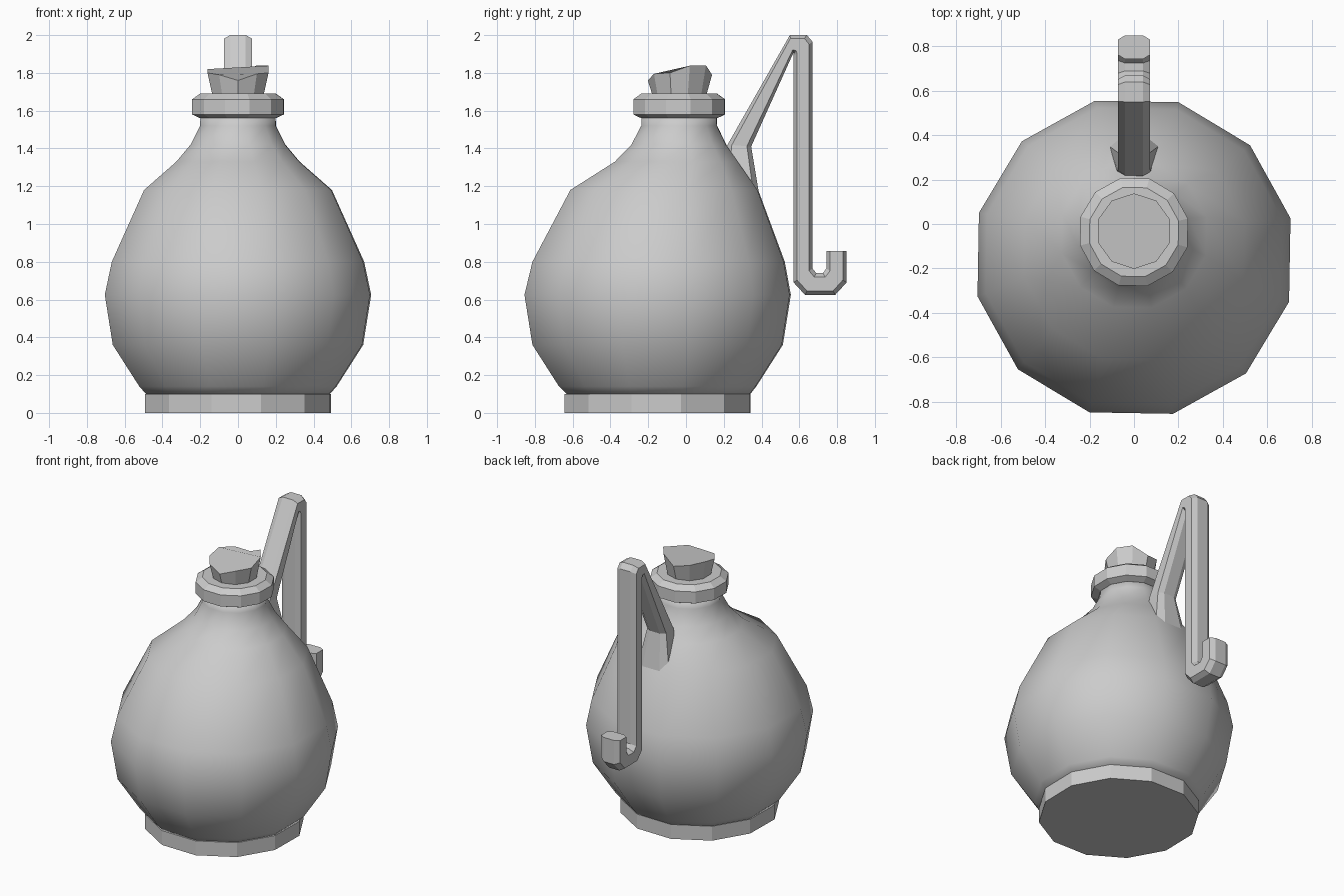
import bpy
from math import sin, cos, radians

if "Cube" in bpy.data.objects:
    bpy.data.objects.remove(bpy.data.objects["Cube"])


def make(name, verts, faces, smooth=False):
    me = bpy.data.meshes.new(name)
    me.from_pydata(verts, [], faces)
    me.polygons.foreach_set("use_smooth", [smooth] * len(me.polygons))
    ob = bpy.data.objects.new(name, me)
    bpy.context.collection.objects.link(ob)
    return ob


def skin(name, loops, smooth=False):
    """Join equal-length vertex loops with quads and cap both ends."""
    n = len(loops[0])
    faces = [(i * n + j, i * n + (j + 1) % n, (i + 1) * n + (j + 1) % n, (i + 1) * n + j)
             for i in range(len(loops) - 1) for j in range(n)]
    last = (len(loops) - 1) * n
    faces += [tuple(range(n))[::-1], tuple(range(last, last + n))]
    return make(name, [v for l in loops for v in l], faces, smooth)


def ring(half, cy, z, n=12, start=14):
    """Regular polygon; half is its half-width, for a 12-gon resting on a flat."""
    r = half / cos(radians(15)) if n == 12 else half
    a = [radians(start + 360 * k / n) for k in range(n)]
    return [(r * cos(t), cy + r * sin(t), z) for t in a]


# Round foot
skin("foot", [ring(.49, -.15, 0), ring(.49, -.15, .1)])

# Bulging flask body, neck leaning backwards: (half-width, centre y, z)
body = [(.48, -.145, .095), (.52, -.15, .14), (.66, -.15, .36), (.702, -.15, .625),
        (.665, -.145, .80), (.495, -.115, 1.18), (.325, -.05, 1.33),
        (.25, -.038, 1.42), (.2, -.036, 1.52), (.198, -.036, 1.57)]
skin("flask_body", [ring(*p) for p in body], smooth=True)

# Neck lip
lip = [(.2, 1.56), (.242, 1.58), (.242, 1.66), (.2, 1.69)]
skin("neck_lip", [ring(h, -.036, z) for h, z in lip])

# Stopper with a rough uneven top (heights run round from the front)
heights = [1.76, 1.795, 1.80, 1.838, 1.84, 1.79, 1.81, 1.82, 1.80, 1.79]
low = ring(.142, -.035, 1.68, 10, -90)
top = [(x, y, z) for (x, y, _), z in zip(ring(.17, -.032, 0, 10, -90), heights)]
skin("stopper", [low, top])

# Hooked handle: pairs of opposite (y, z) points along the bar, plus flare
pairs = [((.20, 1.36), (.385, 1.17), 1.65),
         ((.22, 1.42), (.345, 1.41), 1),
         ((.55, 2.0), (.568, 1.905), 1),
         ((.64, 2.0), (.57, 1.90), 1),
         ((.67, 1.965), (.57, 1.89), 1),
         ((.67, .765), (.57, .69), 1),
         ((.69, .74), (.63, .625), 1),
         ((.725, .74), (.79, .625), 1),
         ((.743, .765), (.85, .69), 1),
         ((.743, .858), (.85, .858), 1)]
section = [(-.04, 0), (.04, 0), (.073, .18), (.073, .82),
           (.04, 1), (-.04, 1), (-.073, .82), (-.073, .18)]
loops = []
for (ay, az), (by, bz), flare in pairs:
    loops.append([(x * (1 + (flare - 1) * u), ay + (by - ay) * u, az + (bz - az) * u)
                  for x, u in section])
handle = skin("hooked_handle", loops)
handle.data.flip_normals() if handle.data.polygons[-1].normal.z < 0 else None
